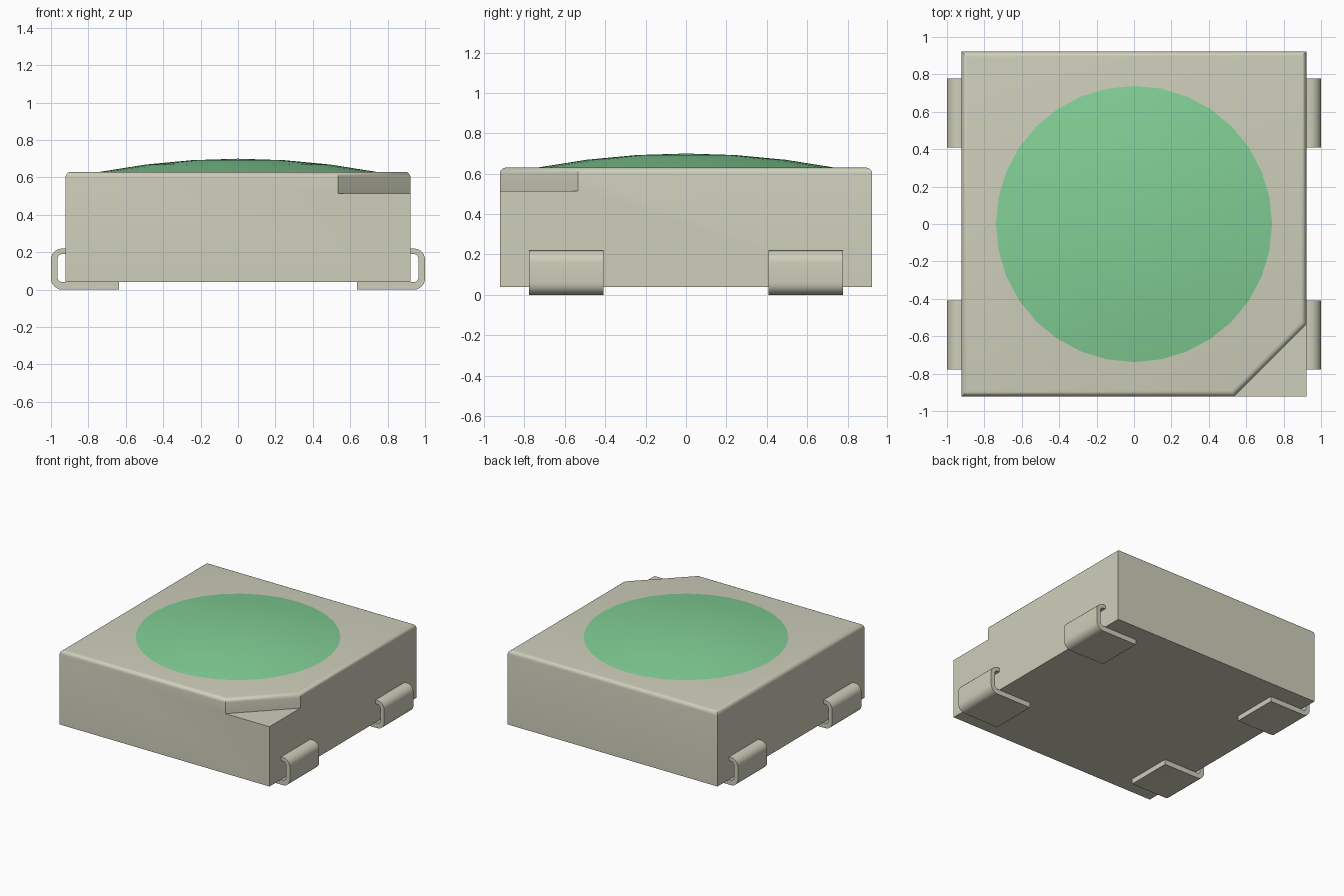
import bpy, bmesh, math

if "Cube" in bpy.data.objects:
    bpy.data.objects.remove(bpy.data.objects["Cube"], do_unlink=True)


def material(name, rgb):
    m = bpy.data.materials.new(name)
    m.use_nodes = True
    color = (*rgb, 1.0)
    m.diffuse_color = color
    m.node_tree.nodes["Principled BSDF"].inputs["Base Color"].default_value = color
    return m


def finish(name, bm, mat, angle=35):
    bmesh.ops.recalc_face_normals(bm, faces=bm.faces)
    mesh = bpy.data.meshes.new(name)
    bm.to_mesh(mesh)
    bm.free()
    obj = bpy.data.objects.new(name, mesh)
    bpy.context.collection.objects.link(obj)
    mesh.materials.append(mat)
    bpy.ops.object.select_all(action='DESELECT')
    obj.select_set(True)
    bpy.context.view_layer.objects.active = obj
    bpy.ops.object.shade_smooth_by_angle(angle=math.radians(angle))
    return obj


beige = material("warm beige", (0.62, 0.62, 0.50))
green = material("soft green", (0.22, 0.62, 0.30))

# Housing: square block with one notched top corner and rounded top edges
H, N = 0.922, 0.535
BOTTOM, LEDGE, TOP = 0.04, 0.515, 0.63
plan = {"A": (-H, -H), "P": (N, -H), "C": (H, -H),
        "Q": (H, -N), "B": (H, H), "D": (-H, H)}
levels = {"b": BOTTOM, "m": LEDGE, "t": TOP}
bm = bmesh.new()
verts = {}
for face in ("Ab Db Bb Cb", "At Pt Qt Bt Dt", "Pm Cm Qm", "Pm Qm Qt Pt",
             "Ab Cb Cm Pm Pt At", "Cb Bb Bt Qt Qm Cm",
             "Bb Db Dt Bt", "Db Ab At Dt"):
    loop = []
    for key in face.split():
        if key not in verts:
            verts[key] = bm.verts.new((*plan[key[0]], levels[key[1]]))
        loop.append(verts[key])
    bm.faces.new(loop)
bmesh.ops.recalc_face_normals(bm, faces=bm.faces)
rim = [e for e in bm.edges if all(v.co.z > TOP - 0.001 for v in e.verts)]
bmesh.ops.bevel(bm, geom=rim, offset=0.03, segments=5, profile=0.5,
                affect='EDGES', clamp_overlap=True)
finish("housing", bm, beige)

# Lens: shallow spherical cap
R, RISE, SIDES = 0.738, 0.07, 32
sphere = (R * R + RISE * RISE) / (2 * RISE)
bm = bmesh.new()
rings = []
for r in (R, 0.492, 0.246):
    z = TOP + RISE - sphere + math.sqrt(sphere ** 2 - r ** 2)
    rings.append([bm.verts.new((r * math.cos(2 * math.pi * i / SIDES),
                                r * math.sin(2 * math.pi * i / SIDES), z))
                  for i in range(SIDES)])
apex = bm.verts.new((0, 0, TOP + RISE))
for i in range(SIDES):
    j = (i + 1) % SIDES
    for low, high in zip(rings, rings[1:]):
        bm.faces.new((low[i], low[j], high[j], high[i]))
    bm.faces.new((rings[-1][i], rings[-1][j], apex))
bm.faces.new(rings[0][::-1])
finish("lens", bm, green, 30)


# Leads: bent strips folded under the housing
def arc(cx, cz, r, start, end, steps=6):
    angles = [math.radians(start + (end - start) * i / steps) for i in range(steps + 1)]
    return [(cx + r * math.cos(a), cz + r * math.sin(a)) for a in angles]


profile = ([(0.635, 0.0)] + arc(0.94, 0.06, 0.06, -90, 0)
           + arc(0.94, 0.16, 0.06, 0, 90)
           + [(0.90, 0.22), (0.90, 0.19)]
           + arc(0.94, 0.165, 0.025, 90, 0)
           + arc(0.94, 0.065, 0.025, 0, -90)
           + [(0.635, 0.04)])


def lead(name, side, y0, y1):
    bm = bmesh.new()
    face = bm.faces.new([bm.verts.new((side * x, y0, z)) for x, z in profile])
    new = bmesh.ops.extrude_face_region(bm, geom=[face])["geom"]
    moved = [g for g in new if isinstance(g, bmesh.types.BMVert)]
    bmesh.ops.translate(bm, verts=moved, vec=(0, y1 - y0, 0))
    finish(name, bm, beige)


for side, side_name in ((1, "left"), (-1, "right")):
    lead("back_" + side_name + "_lead", side, 0.408, 0.777)
    lead("front_" + side_name + "_lead", side, -0.777, -0.408)
